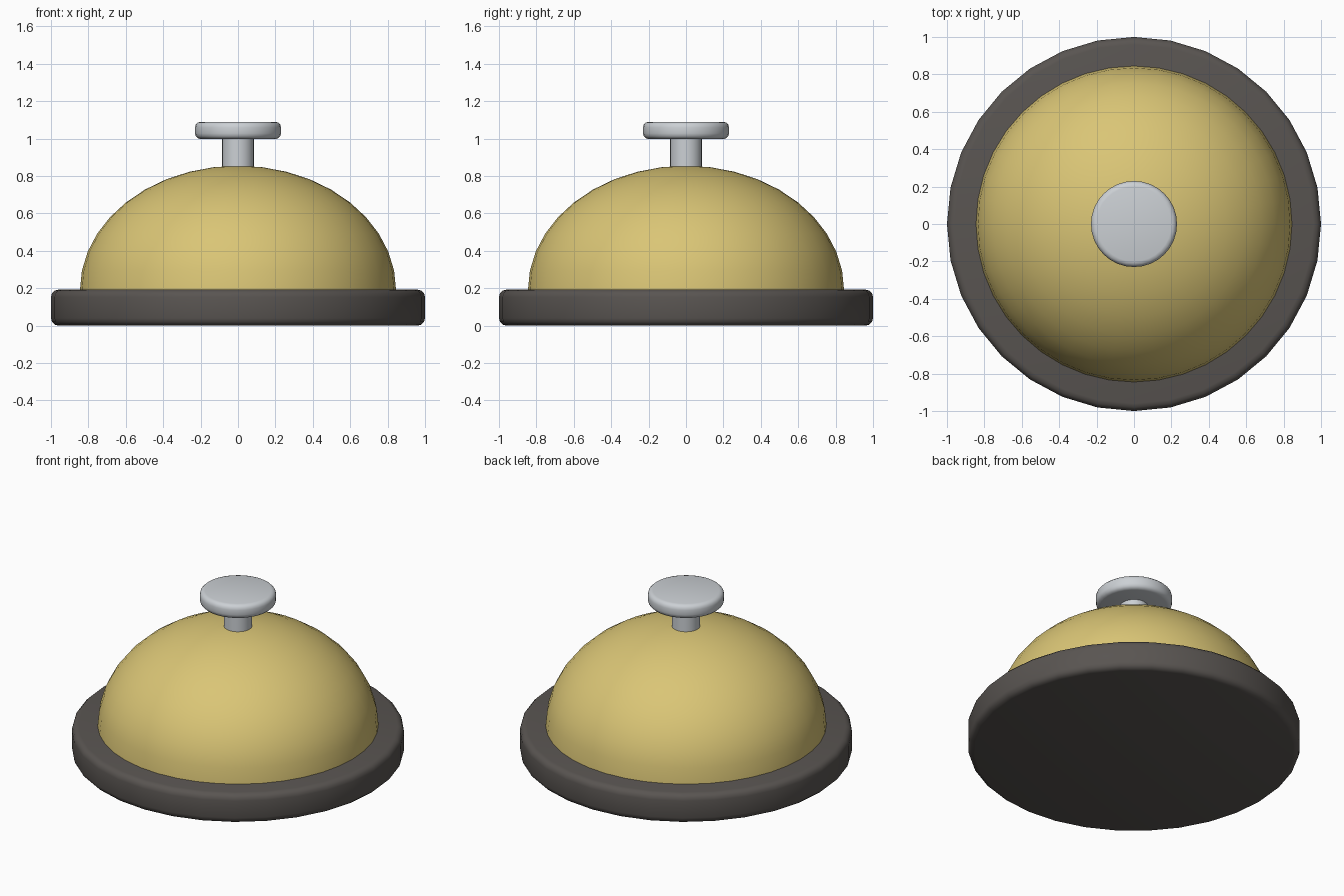
import bpy
from math import sin, cos, pi, radians

cube = bpy.data.objects.get("Cube")
if cube:
    bpy.data.objects.remove(cube, do_unlink=True)


def material(name, color):
    mat = bpy.data.materials.new(name)
    mat.use_nodes = True
    mat.diffuse_color = (*color, 1)
    mat.node_tree.nodes["Principled BSDF"].inputs["Base Color"].default_value = (*color, 1)
    return mat


def finish(name, mat):
    obj = bpy.context.object
    obj.name = name
    obj.data.materials.append(mat)
    bpy.ops.object.shade_smooth_by_angle(angle=radians(35))
    return obj


def disc(name, mat, radius, bottom, top, sides, bevel=0):
    """Upright cylinder with optional rounded rims."""
    bpy.ops.mesh.primitive_cylinder_add(
        vertices=sides, radius=radius, depth=top - bottom,
        location=(0, 0, (bottom + top) / 2))
    obj = bpy.context.object
    if bevel:
        mod = obj.modifiers.new("Rounded rims", "BEVEL")
        mod.width = bevel
        mod.segments = 3
        mod.limit_method = "ANGLE"
        mod.angle_limit = radians(40)
        bpy.ops.object.modifier_apply(modifier=mod.name)
    return finish(name, mat)


def dome(name, mat, radius, height, base_z, sides, rings):
    """Upper half of a flattened sphere, open underneath."""
    verts, faces = [], []
    for r in range(rings):
        lift = pi / 2 * r / rings
        for s in range(sides):
            turn = 2 * pi * s / sides
            verts.append((radius * cos(lift) * cos(turn),
                          radius * cos(lift) * sin(turn), height * sin(lift)))
    verts.append((0, 0, height))
    for r in range(rings):
        for s in range(sides):
            a, b = r * sides + s, r * sides + (s + 1) % sides
            if r < rings - 1:
                faces.append((a, b, b + sides, a + sides))
            else:
                faces.append((a, b, len(verts) - 1))
    mesh = bpy.data.meshes.new(name)
    mesh.from_pydata(verts, [], faces)
    obj = bpy.data.objects.new(name, mesh)
    obj.location.z = base_z
    bpy.context.collection.objects.link(obj)
    bpy.ops.object.select_all(action="DESELECT")
    obj.select_set(True)
    bpy.context.view_layer.objects.active = obj
    return finish(name, mat)


dark = material("dark grey base", (0.10, 0.09, 0.083))
brass = material("brass", (0.70, 0.56, 0.18))
steel = material("pale steel", (0.60, 0.63, 0.66))

# Round base plate
disc("base", dark, 1.0, 0, 0.193, 32, 0.04)
# Bell shell
dome("bell_dome", brass, 0.845, 0.665, 0.19, 40, 10)
# Plunger stem and push button
disc("plunger_stem", steel, 0.085, 0.8, 1.02, 24)
disc("push_button", steel, 0.23, 0.998, 1.09, 32, 0.03)
